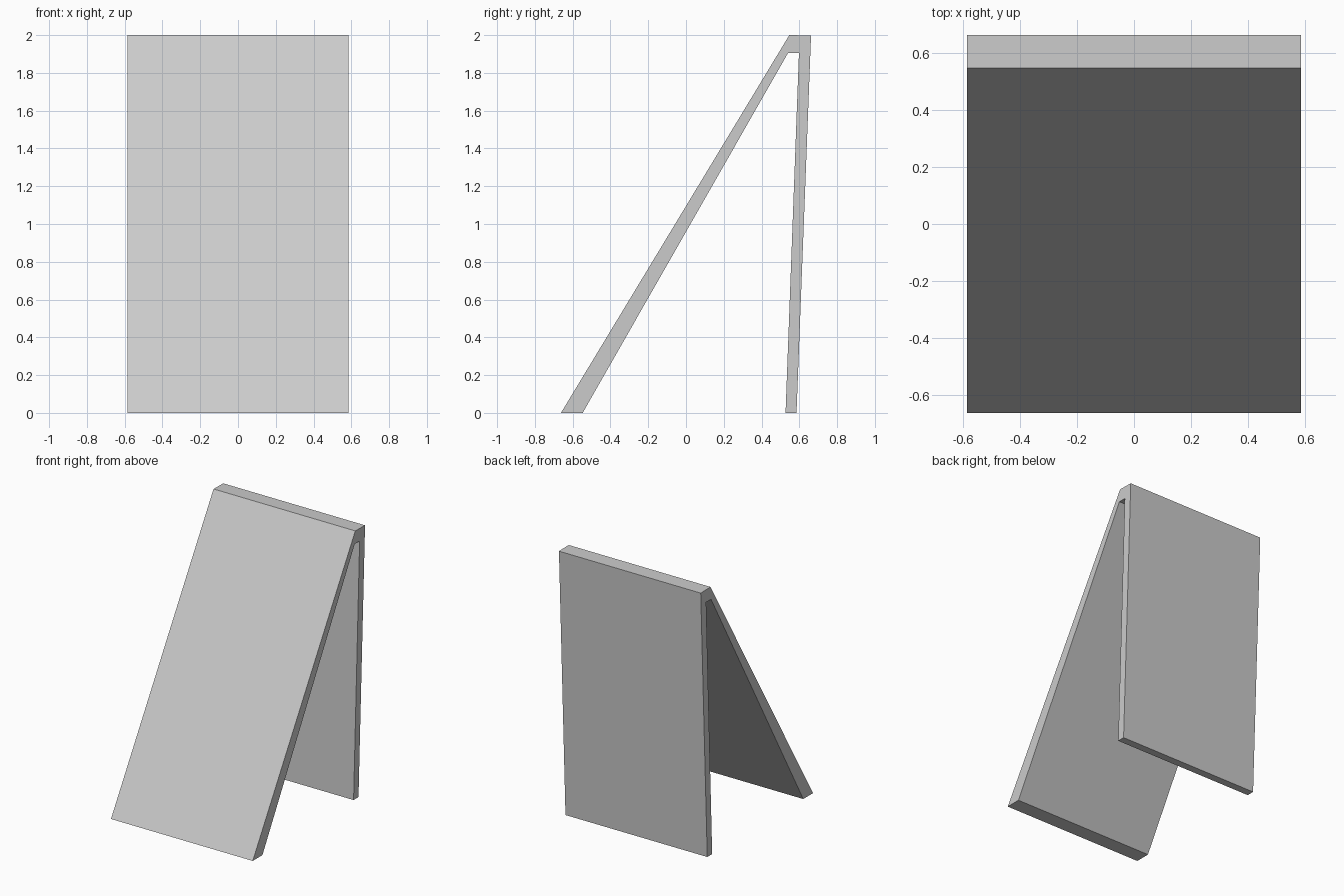
import bpy, bmesh

if "Cube" in bpy.data.objects:
    bpy.data.objects.remove(bpy.data.objects["Cube"])

HALF_WIDTH = 0.585

# Side profile (y, z): tapered sloping front leg, cap, near-vertical back leg
profile = [(-0.662, 0), (-0.547, 0), (0.54, 1.905), (0.598, 1.905),
           (0.527, 0), (0.585, 0), (0.662, 1.998), (0.547, 2.0)]

# Folded A-frame board, extruded across x
bm = bmesh.new()
face = bm.faces.new([bm.verts.new((-HALF_WIDTH, y, z)) for y, z in profile])
ext = bmesh.ops.extrude_face_region(bm, geom=[face], use_keep_orig=True)
verts = [g for g in ext["geom"] if isinstance(g, bmesh.types.BMVert)]
bmesh.ops.translate(bm, verts=verts, vec=(2 * HALF_WIDTH, 0, 0))
bmesh.ops.recalc_face_normals(bm, faces=bm.faces)

mesh = bpy.data.meshes.new("folded_board")
bm.to_mesh(mesh)
bm.free()
bpy.context.collection.objects.link(bpy.data.objects.new("folded_board", mesh))
